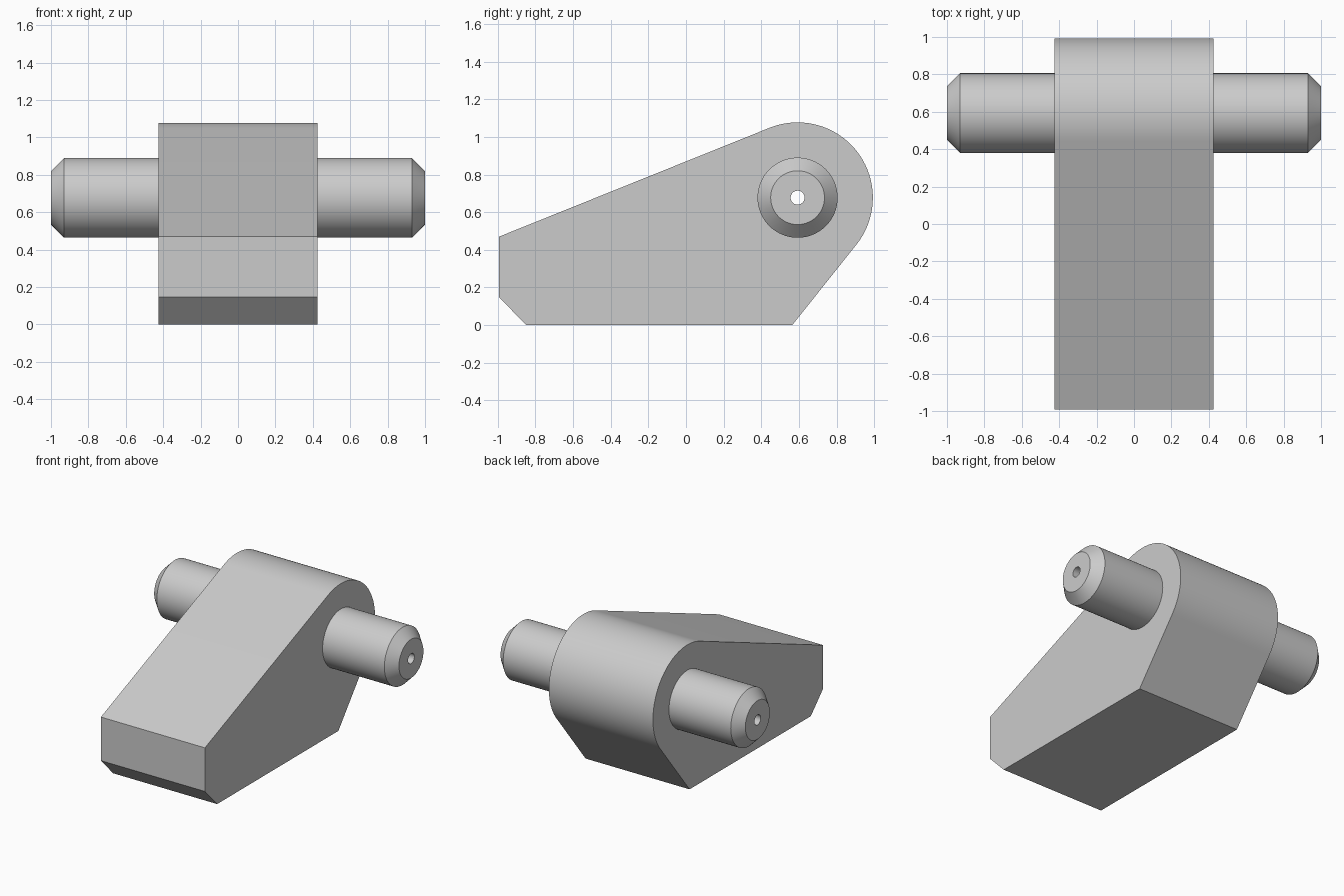
import bpy, bmesh
from math import sin, cos, tau, atan2, acos, hypot, radians

cube = bpy.data.objects.get("Cube")
if cube:
    bpy.data.objects.remove(cube)

HALF_WIDTH = 0.425
PIN_Y, PIN_Z = 0.593, 0.677
NOSE_R, PIN_R, TIP_R, BORE_R = 0.4, 0.213, 0.143, 0.037
SEGMENTS = 64

grey = bpy.data.materials.new("plain grey")
grey.use_nodes = True
colour = (0.6, 0.6, 0.6, 1)
grey.diffuse_color = colour
grey.node_tree.nodes["Principled BSDF"].inputs["Base Color"].default_value = colour


def make_object(name, bm):
    bmesh.ops.recalc_face_normals(bm, faces=bm.faces)
    mesh = bpy.data.meshes.new(name)
    bm.to_mesh(mesh)
    bm.free()
    mesh.materials.append(grey)
    obj = bpy.data.objects.new(name, mesh)
    bpy.context.collection.objects.link(obj)
    return obj


def smooth(obj):
    bpy.ops.object.select_all(action="DESELECT")
    obj.select_set(True)
    bpy.context.view_layer.objects.active = obj
    bpy.ops.object.shade_smooth_by_angle(angle=radians(25))


def rings(bm, profile):
    """Loft circles given as (x, radius) along the pin axis."""
    loops = []
    for x, r in profile:
        loops.append([bm.verts.new((x, PIN_Y + r * cos(tau * i / SEGMENTS),
                                    PIN_Z + r * sin(tau * i / SEGMENTS)))
                      for i in range(SEGMENTS)])
    for a, b in zip(loops, loops[1:]):
        for i in range(SEGMENTS):
            j = (i + 1) % SEGMENTS
            bm.faces.new((a[i], a[j], b[j], b[i]))
    return loops


def tangent_angle(y, z, side):
    """Angle on the round nose where a line from (y, z) touches it."""
    dy, dz = y - PIN_Y, z - PIN_Z
    return atan2(dz, dy) + side * acos(NOSE_R / hypot(dy, dz))


# Wedge body: flat foot, chamfered front, and a round nose with tangent sides
corners = [(-0.993, 0.47), (-0.993, 0.148), (-0.85, 0), (0.565, 0)]
start = tangent_angle(*corners[-1], 1)
end = tangent_angle(*corners[0], -1) % tau
outline = list(corners)
for i in range(41):
    a = start + (end - start) * i / 40
    outline.append((PIN_Y + NOSE_R * cos(a), PIN_Z + NOSE_R * sin(a)))
bm = bmesh.new()
side = bm.faces.new([bm.verts.new((-HALF_WIDTH, y, z)) for y, z in outline])
extruded = bmesh.ops.extrude_face_region(bm, geom=[side])["geom"]
bmesh.ops.translate(bm, vec=(2 * HALF_WIDTH, 0, 0),
                    verts=[v for v in extruded if isinstance(v, bmesh.types.BMVert)])
body = make_object("wedge_body", bm)

# Bore through the body
bm = bmesh.new()
for loop in rings(bm, [(-0.6, BORE_R), (0.6, BORE_R)]):
    bm.faces.new(loop)
cutter = make_object("bore_cutter", bm)
cutter.hide_render = True
cut = body.modifiers.new("bore", "BOOLEAN")
cut.operation = "DIFFERENCE"
cut.solver = "EXACT"
cut.object = cutter
bpy.context.view_layer.objects.active = body
bpy.ops.object.modifier_apply(modifier=cut.name)
bpy.data.objects.remove(cutter)
smooth(body)

# Chamfered hollow pins on both sides
for name, s in (("left_pin", 1), ("right_pin", -1)):
    bm = bmesh.new()
    rings(bm, [(s * x, r) for x, r in ((HALF_WIDTH, PIN_R), (0.93, PIN_R), (1, TIP_R),
                                       (1, BORE_R), (HALF_WIDTH, BORE_R), (HALF_WIDTH, PIN_R))])
    bmesh.ops.remove_doubles(bm, verts=bm.verts, dist=1e-5)
    smooth(make_object(name, bm))
